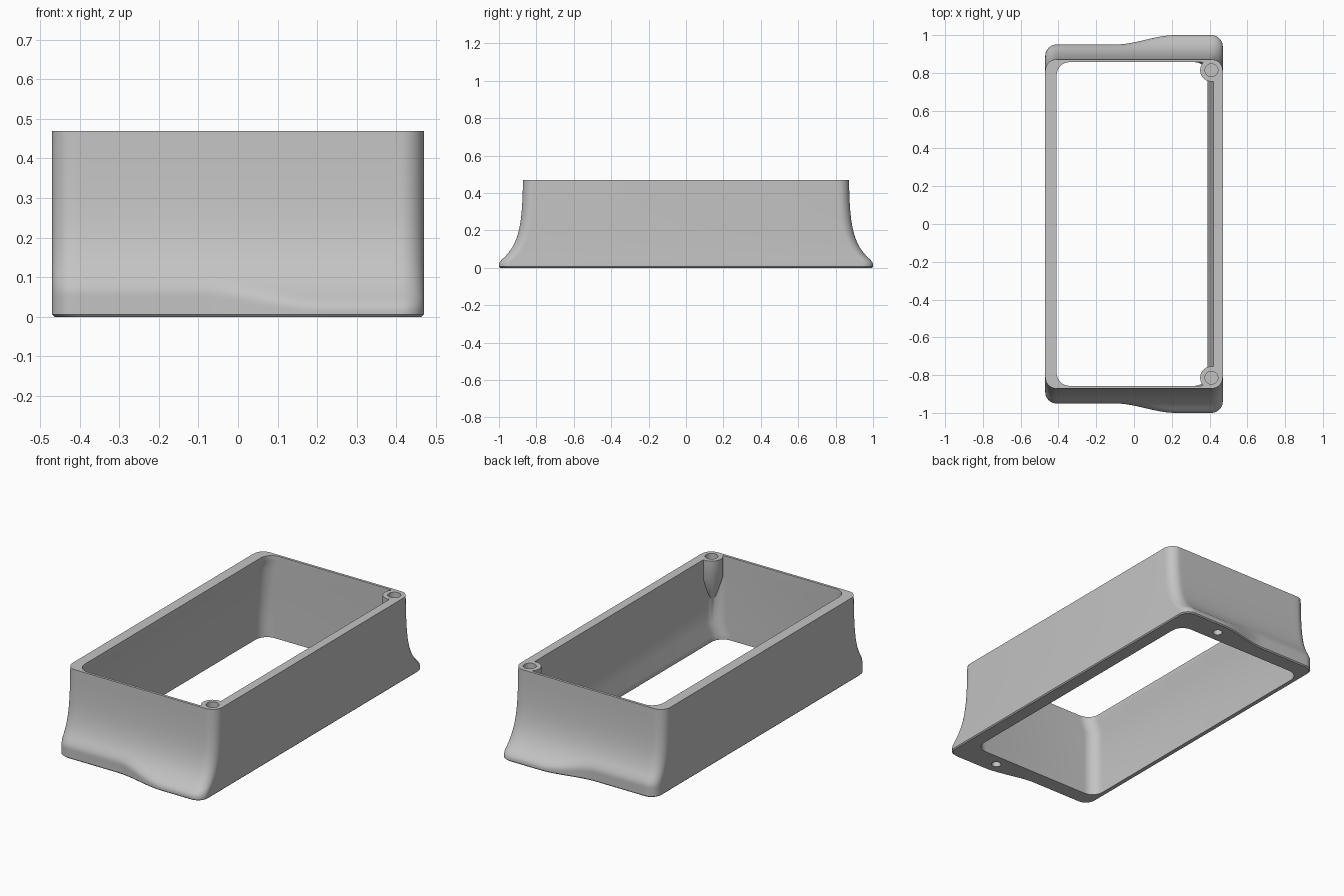
import bpy, bmesh, math

if "Cube" in bpy.data.objects:
    bpy.data.objects.remove(bpy.data.objects["Cube"], do_unlink=True)

HALF_X, HEIGHT = 0.47, 0.47

grey = bpy.data.materials.new("plain grey")
grey.use_nodes = True
grey.diffuse_color = (0.55, 0.55, 0.55, 1)
grey.node_tree.nodes["Principled BSDF"].inputs["Base Color"].default_value = grey.diffuse_color


def loft(name, rings):
    """Closed solid through rings that share a point count."""
    bm = bmesh.new()
    loops = [[bm.verts.new(p) for p in ring] for ring in rings]
    n = len(loops[0])
    for low, high in zip(loops, loops[1:]):
        for i in range(n):
            j = (i + 1) % n
            bm.faces.new((low[i], low[j], high[j], high[i]))
    bm.faces.new(loops[0])
    bm.faces.new(loops[-1])
    bmesh.ops.recalc_face_normals(bm, faces=bm.faces)
    mesh = bpy.data.meshes.new(name)
    bm.to_mesh(mesh)
    bm.free()
    mesh.materials.append(grey)
    obj = bpy.data.objects.new(name, mesh)
    bpy.context.collection.objects.link(obj)
    return obj


def subtract(target, cutter):
    mod = target.modifiers.new("cut", "BOOLEAN")
    mod.operation, mod.solver, mod.object = "DIFFERENCE", "EXACT", cutter
    bpy.context.view_layer.objects.active = target
    bpy.ops.object.modifier_apply(modifier=mod.name)
    bpy.data.objects.remove(cutter, do_unlink=True)


def circle(x, y, z, r, n=32):
    return [(x + r * math.cos(2 * math.pi * i / n),
             y + r * math.sin(2 * math.pi * i / n), z) for i in range(n)]


def rounded_rect(x0, x1, y, z, r=0.07, steps=8):
    points = []
    corners = ((x1 - r, y - r), (x0 + r, y - r), (x0 + r, r - y), (x1 - r, r - y))
    for k, (cx, cy) in enumerate(corners):
        for i in range(steps + 1):
            a = (k + i / steps) * math.pi / 2
            points.append((cx + r * math.cos(a), cy + r * math.sin(a), z))
    return points


def end_depth(x, z):
    """Flared end wall, trimmed by a foot that widens towards +x."""
    flare = 0.87 + 0.18 * math.exp(-z / 0.0987)
    t = min(max((x + 0.1) / 0.32, 0), 1)
    foot = 0.95 + 0.05 * t * t * (3 - 2 * t)
    blend = 0.02
    h = max(blend - abs(flare - foot), 0) / blend
    y = min(flare, foot) - h * h * blend / 4
    r = 0.06
    d = max(abs(x) - (HALF_X - r), 0)
    return y - r + math.sqrt(max(r * r - d * d, 0))


# Outer shell
corner = [HALF_X - 0.06 + 0.06 * math.sin(i * math.pi / 20) for i in range(11)]
middle = [-0.41 + 0.82 * i / 40 for i in range(1, 40)]
xs = [-x for x in reversed(corner)] + middle + corner
levels = [0, 0.006] + [0.01 * i for i in range(1, 16)] + [0.17, 0.19, 0.22, 0.25, 0.29, 0.34, 0.4, HEIGHT]
rings = []
for z in levels:
    inset = max(0.006 - z, 0)
    s = 1 - inset / HALF_X
    side = [(x * s, end_depth(x, z) - inset, z) for x in xs]
    rings.append(side + [(x, -y, z) for x, y, z in reversed(side)])
frame = loft("box_frame", rings)

# Opening with a lip along the top of one wall and a ledge along the foot of the other
steps = ((-0.05, -0.44, 0.39), (0.03, -0.44, 0.39), (0.09, -0.44, 0.42),
         (0.38, -0.44, 0.42), (0.44, -0.41, 0.42), (0.52, -0.41, 0.42))
opening = loft("opening_cutter", [rounded_rect(a, b, 0.857, z) for z, a, b in steps])

# Screw bosses stay standing in the corners of the opening
for s in (1, -1):
    boss = loft("boss_shape", [circle(0.44, s * 0.845, 0.18, 0.015),
                               circle(0.41, s * 0.814, 0.36, 0.06),
                               circle(0.41, s * 0.814, 0.6, 0.06)])
    subtract(opening, boss)
subtract(frame, opening)

# Screw holes above and small locating holes below
for s in (1, -1):
    for x, y, low, high, r in ((0.41, 0.814, 0.35, 0.5, 0.034),
                               (0.19, 0.925, -0.05, 0.045, 0.025)):
        subtract(frame, loft("hole_cutter", [circle(x, s * y, low, r), circle(x, s * y, high, r)]))

bpy.ops.object.select_all(action="DESELECT")
frame.select_set(True)
bpy.context.view_layer.objects.active = frame
bpy.ops.object.shade_smooth_by_angle(angle=math.radians(32))
